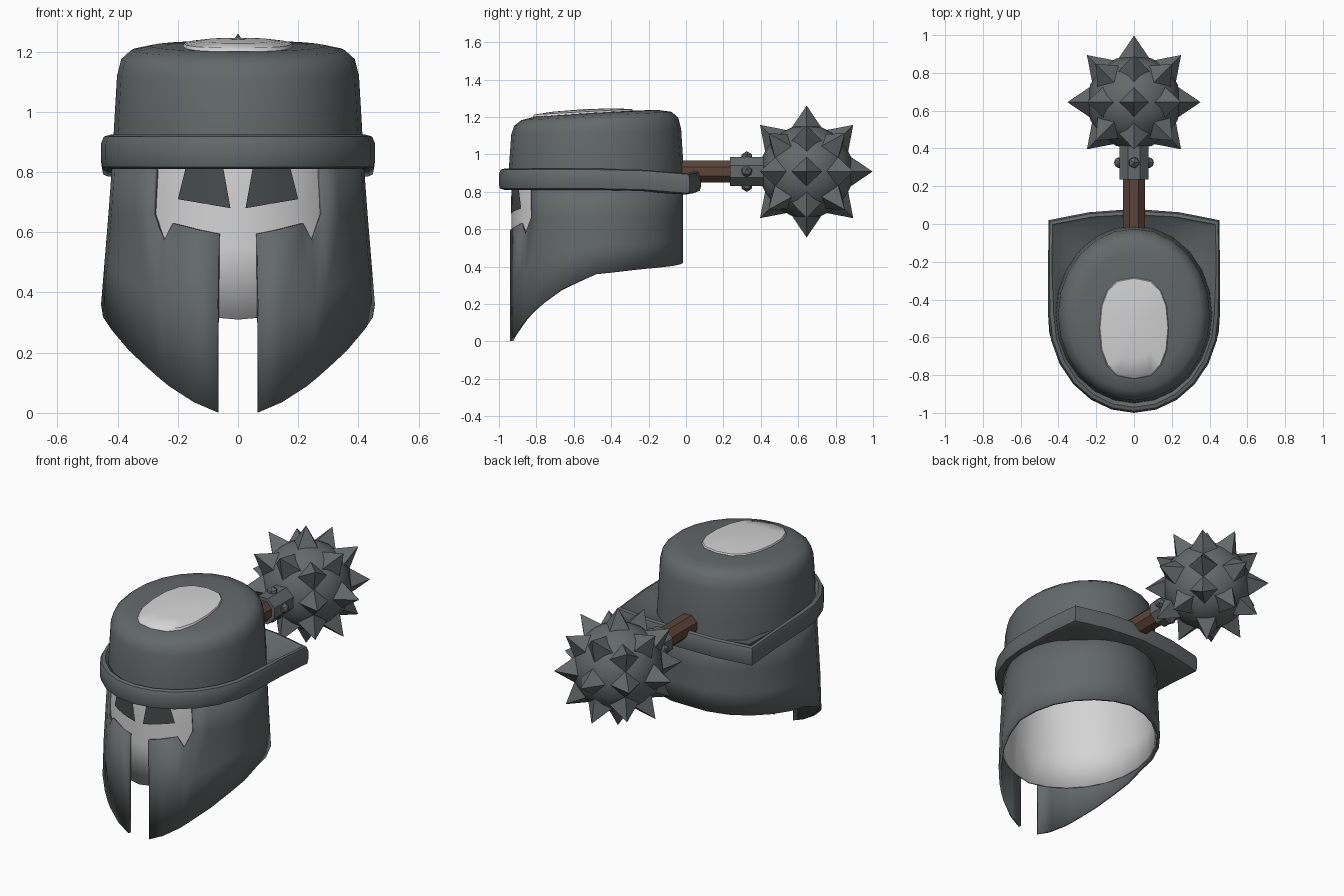
import bpy, bmesh, math
from math import sin, cos, pi, radians, degrees, asin
from mathutils import Vector, Matrix

if "Cube" in bpy.data.objects:
    bpy.data.objects.remove(bpy.data.objects["Cube"])


def material(name, rgb):
    m = bpy.data.materials.new(name)
    m.diffuse_color = (*rgb, 1)
    m.use_nodes = True
    m.node_tree.nodes["Principled BSDF"].inputs["Base Color"].default_value = m.diffuse_color
    return m


STEEL = material("dark steel", (0.125, 0.14, 0.14))
BONE = material("pale bone", (0.66, 0.66, 0.66))
SHADOW = material("eye shadow", (0.065, 0.072, 0.072))
WOOD = material("brown wood", (0.105, 0.056, 0.04))
CY, MZ = -0.48, 0.908       # helmet centre line, mace height


def finish(name, bm, mat, angle=None):
    me = bpy.data.meshes.new(name)
    bm.to_mesh(me)
    bm.free()
    ob = bpy.data.objects.new(name, me)
    bpy.context.collection.objects.link(ob)
    me.materials.append(mat)
    if angle:
        bpy.ops.object.select_all(action='DESELECT')
        ob.select_set(True)
        bpy.context.view_layer.objects.active = ob
        bpy.ops.object.shade_smooth_by_angle(angle=radians(angle))
    return ob


def grid(name, cols, mat, angle=35, skip=lambda i, j: False, wrap=False):
    """Skin columns of points into faces, columns running front to back."""
    bm = bmesh.new()
    vs = [[bm.verts.new(p) for p in c] for c in cols]
    n = len(cols[0])
    for i in range(len(cols) - 1):
        for j in range(n if wrap else n - 1):
            if not skip(i, j):
                k = (j + 1) % n
                bm.faces.new((vs[i][j], vs[i + 1][j], vs[i + 1][k], vs[i][k]))
    bmesh.ops.remove_doubles(bm, verts=bm.verts, dist=1e-5)
    return finish(name, bm, mat, angle)


def mirror(ob, thick=0):
    m = ob.modifiers.new("mirror", 'MIRROR')
    m.use_clip = True
    if thick:
        s = ob.modifiers.new("thickness", 'SOLIDIFY')
        s.thickness, s.offset = thick, -1


def lerp_table(t, table):
    for (a, u), (b, v) in zip(table, table[1:]):
        if t <= b:
            return u + (v - u) * max(0, (t - a) / (b - a))
    return table[-1][1]


def wall(th, z, off=0.0):
    """Point on the helmet wall at an angle from the front, flaring downward."""
    a = 0.415 + 0.04 * min(1.1, max(0, (0.85 - z) / 0.49)) - off
    return (a * sin(th), CY - (0.465 - off) * cos(th), z)


# helmet side wall with face slit and jagged eye opening
face = [(.065, .595), (.14, .61), (.22, .63), (.25, .57), (.29, .66)]
columns = [(asin(x / .44), z) for x, z in face]
columns += [(radians(d), .66) for d in (52, 66, 78, 90, 105, 120, 135, 150, 165, 180)]
HEM = [(8, 0), (23, .05), (44.5, .17), (67, .28), (90, .36), (120, .385), (180, .42)]
cols = []
for th, zo in columns:
    zb = lerp_table(degrees(th), HEM)
    cols.append([wall(th, z) for z in (zb, (zb + zo) / 2, zo, .87)])
mirror(grid("helmet_wall", cols, STEEL, 40, lambda i, j: j == 2 and i < 4), 0.016)

# pale head inside, visible through the face slit and from below
cols = []
for k in range(13):
    th = pi * k / 12
    zb = lerp_table(degrees(th), [(0, .31), (60, .35), (180, .44)])
    col = [wall(th, z, .012) for z in (zb, .55, .7, .87)]
    col += [(r * sin(th), CY - (r + .05 * r / .4) * cos(th), z)
            for r, z in ((.38, 1.0), (.3, 1.11), (.16, 1.16), (0, 1.18))]
    cols.append(col)
mirror(grid("inner_head", cols, BONE, 60), 0.014)

# eye sockets as thin plates lying on the head
for s in (-1, 1):
    cols = []
    for k in range(5):
        t = k / 4
        col = []
        for x, z in ((.025 + .175 * t, .68 + .03 * t), (.052 + .118 * t, .83)):
            a = wall(pi / 2, z, .008)[0]
            p = wall(asin(x / a), z, .008)
            col.append((s * p[0], p[1], p[2]))
        cols.append(col)
    grid("eye_socket", cols if s > 0 else cols[::-1], SHADOW, 40)

# crown, its top tilting up towards the back
rings = [(.417, .84, 0), (.412, .95, .1), (.402, 1.12, .5), (.388, 1.175, .9),
         (.355, 1.205, 1), (.29, 1.219, 1), (.15, 1.224, 1), (0, 1.225, 1)]
cols = []
for k in range(25):
    th = 2 * pi * k / 24
    col = []
    for r, z, tilt in rings:
        dy = -r * 1.13 * cos(th)
        col.append((r * sin(th), CY + dy, z + .056 * tilt * dy))
    cols.append(col)
grid("crown", cols, STEEL, 40)

# pale patch showing through the crown
cols = []
for k in range(17):
    th = 2 * pi * k / 16
    sx, sy = sin(th), -cos(th)
    col = []
    for f, h in ((1, -.006), (.97, .006), (.6, .016), (0, .02)):
        x = .185 * f * math.copysign(abs(sx) ** .75, sx)
        y = -.55 + .27 * f * math.copysign(abs(sy) ** .85, sy)
        col.append((x, y, 1.225 + .056 * (y - CY) + h))
    cols.append(col)
grid("crown_patch", cols, BONE, 50)

# rolled brim: round at the front, square corners at the back
path = [(.455 * sin(radians(d)), CY - .52 * cos(radians(d)), d, 0)
        for d in range(0, 91, 15)]
path += [(.455, -.22, 112, -.006), (.452, .02, 135, -.025),
         (.24, .062, 158, -.018), (0, .08, 180, -.012)]
cols = []
for x, y, d, dz in path:
    th = radians(d)
    inner = Vector((.395 * sin(th), CY - .445 * cos(th), 0))
    outer = Vector((x, y, 0))
    way = (inner - outer).normalized()
    col = [inner + Vector((0, 0, .82 + dz))]
    for off, z in ((.03, .81), (.006, .817), (0, .84), (0, .895), (.01, .918),
                   (.03, .924), (.048, .91)):
        col.append(outer + way * off + Vector((0, 0, z + dz)))
    col.append(inner + Vector((0, 0, .86 + dz)))
    cols.append(col)
mirror(grid("brim", cols, STEEL, 45))


def rod(name, y0, y1, r, sides, mat):
    bm = bmesh.new()
    m = (Matrix.Translation((0, (y0 + y1) / 2, MZ)) @ Matrix.Rotation(pi / 2, 4, 'X')
         @ Matrix.Rotation(pi / sides, 4, 'Z'))
    bmesh.ops.create_cone(bm, cap_ends=True, segments=sides, radius1=r, radius2=r,
                          depth=y1 - y0, matrix=m)
    return finish(name, bm, mat)


# mace handle and collar
rod("mace_handle", -.06, .26, .063, 8, WOOD)
rod("mace_collar", .235, .42, .083, 8, STEEL)

# collar rivets
bm = bmesh.new()
for k in range(4):
    a = k * pi / 2
    bmesh.ops.create_icosphere(bm, subdivisions=1, radius=.032, matrix=Matrix.Translation(
        (.077 * cos(a), .325, MZ + .077 * sin(a))))
finish("collar_rivets", bm, STEEL)

# mace ball
centre = Vector((0, .645, MZ))
bm = bmesh.new()
bmesh.ops.create_uvsphere(bm, u_segments=16, v_segments=10, radius=.25,
                          matrix=Matrix.Translation(centre))
finish("mace_ball", bm, STEEL, 40)

# four-sided spikes in every grid direction except along the handle
bm = bmesh.new()
for x in (-1, 0, 1):
    for y in (-1, 0, 1):
        for z in (-1, 0, 1):
            if (x, y, z) in ((0, 0, 0), (0, -1, 0)):
                continue
            d = Vector((x, y, z)).normalized()
            m = (Matrix.Translation(centre + d * .275)
                 @ d.to_track_quat('Z', 'Y').to_matrix().to_4x4())
            bmesh.ops.create_cone(bm, cap_ends=True, segments=4, radius1=.105,
                                  radius2=0, depth=.155, matrix=m)
finish("mace_spikes", bm, STEEL)
